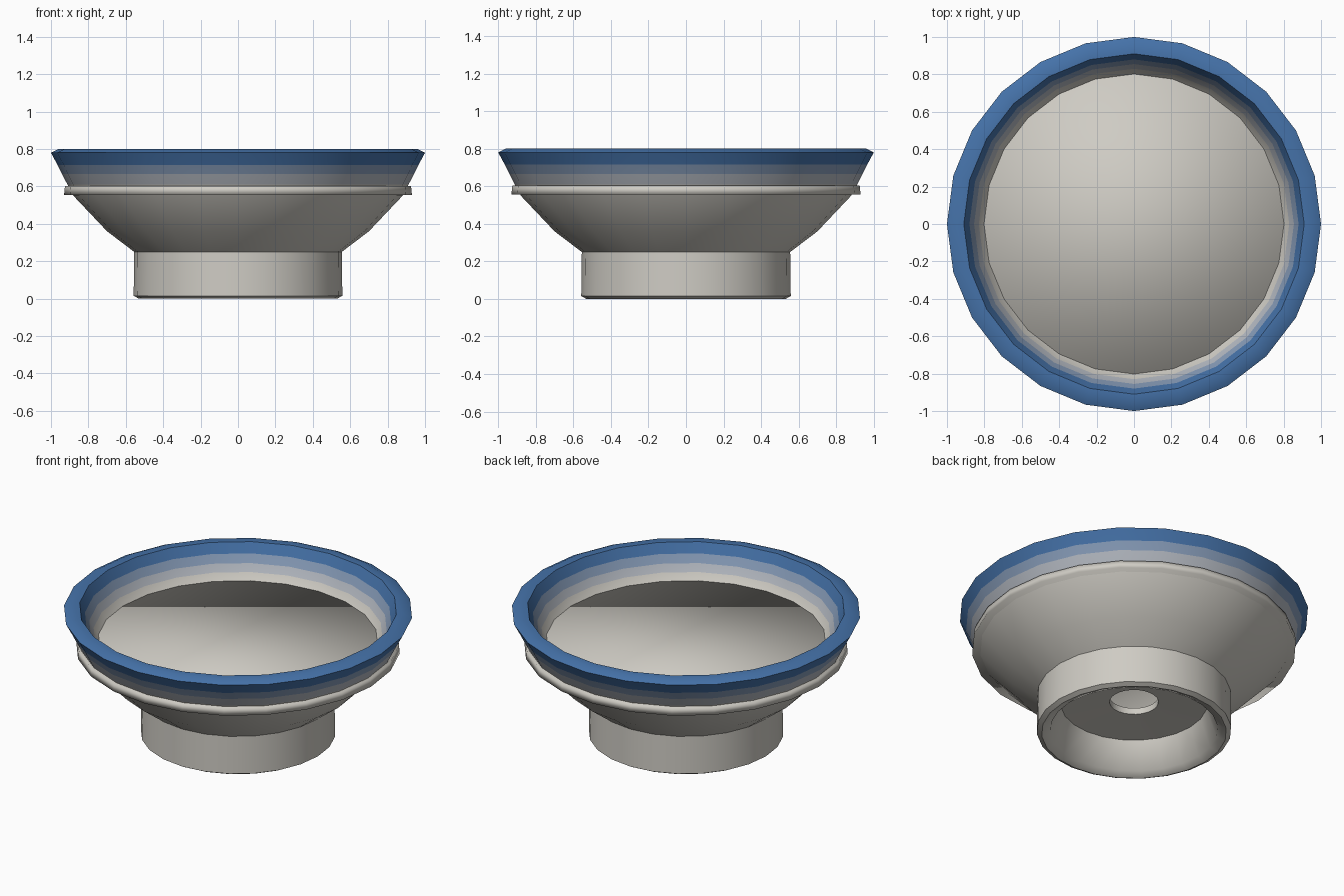
import bpy, bmesh, math

if "Cube" in bpy.data.objects:
    bpy.data.objects.remove(bpy.data.objects["Cube"])

SIDES = 24


def material(name, rgb):
    m = bpy.data.materials.new(name)
    m.diffuse_color = (*rgb, 1)
    m.use_nodes = True
    m.node_tree.nodes["Principled BSDF"].inputs["Base Color"].default_value = m.diffuse_color
    return m


def revolve(name, profile, closed, mats, band_mats):
    """Spin (radius, z) points round the z axis; band_mats gives a material slot per band."""
    bm = bmesh.new()
    rings = []
    for r, z in profile:
        rings.append([bm.verts.new((r * math.cos(2 * math.pi * i / SIDES),
                                    r * math.sin(2 * math.pi * i / SIDES), z))
                      for i in range(SIDES)])
    count = len(rings) if closed else len(rings) - 1
    for k in range(count):
        a, b = rings[k], rings[(k + 1) % len(rings)]
        for i in range(SIDES):
            j = (i + 1) % SIDES
            f = bm.faces.new((a[i], a[j], b[j], b[i]))
            f.material_index = band_mats.get(k, 0)
    if not closed:
        bm.faces.new(rings[0][::-1])
        bm.faces.new(rings[-1])
    bmesh.ops.recalc_face_normals(bm, faces=bm.faces)
    for f in bm.faces:
        f.smooth = True
    me = bpy.data.meshes.new(name)
    bm.to_mesh(me)
    bm.free()
    for m in mats:
        me.materials.append(m)
    ob = bpy.data.objects.new(name, me)
    bpy.context.collection.objects.link(ob)
    return ob


cream = material("cream", (0.62, 0.60, 0.55))
pale = material("pale_blue_grey", (0.45, 0.48, 0.53))
mid = material("mid_blue", (0.24, 0.33, 0.48))
blue = material("rim_blue", (0.06, 0.17, 0.40))

# bowl: outer wall up, over the blue rim, down the inside, under the hollow foot
profile = [
    (0.53, 0.0), (0.558, 0.015), (0.555, 0.25), (0.70, 0.36), (0.88, 0.55),
    (0.912, 0.61), (0.94, 0.665), (0.965, 0.715), (1.0, 0.78), (0.96, 0.80),
    (0.91, 0.80), (0.88, 0.74), (0.855, 0.69), (0.83, 0.645), (0.80, 0.60),
    (0.62, 0.42), (0.45, 0.30), (0.14, 0.24), (0.14, 0.20), (0.42, 0.19),
    (0.48, 0.02),
]
bands = {5: 1, 6: 2, 7: 3, 8: 3, 9: 3, 10: 3, 11: 2, 12: 1}
bowl = revolve("bowl", profile, True, [cream, pale, mid, blue], bands)
bpy.context.view_layer.objects.active = bowl
bowl.select_set(True)
bpy.ops.object.shade_smooth_by_angle(angle=math.radians(50))

# flat filling disc that pokes through the wall as a thin outer band
revolve("filling_disc", [(0.93, 0.555), (0.925, 0.603)], False, [cream], {})
